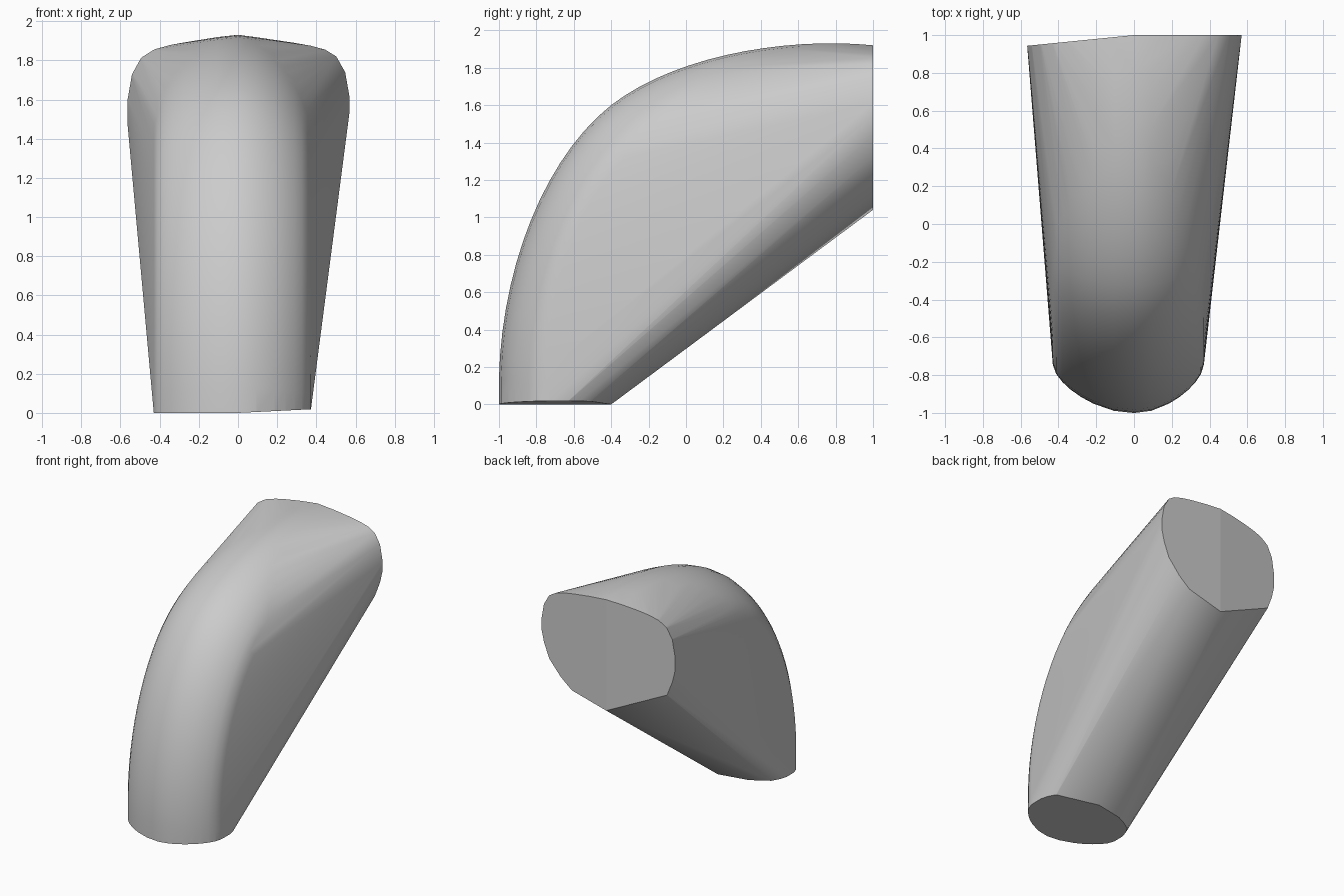
import bpy
import bmesh
from mathutils import Vector
from mathutils.geometry import interpolate_bezier

if "Cube" in bpy.data.objects:
    bpy.data.objects.remove(bpy.data.objects["Cube"])

# Outer arch in the side plane, as (y, z)
V = Vector
lower_arch = interpolate_bezier(V((-1, 0)), V((-1.02, 0.65)), V((-0.78, 1.3)), V((-0.4, 1.6)), 16)
upper_arch = interpolate_bezier(V((-0.4, 1.6)), V((-0.05, 1.87)), V((0.55, 1.965)), V((1, 1.92)), 16)
arch = lower_arch + upper_arch[1:]
BASE_HEEL, BACK_HEEL = V((-0.4, 0)), V((1, 1.04))

# Half profiles: (share of half width, depth from the rim or heel)
ARCH_RIM = [(0, 0), (0.25, 0.012), (0.5, 0.05), (0.65, 0.085), (0.78, 0.125),
            (0.88, 0.165), (0.96, 0.21), (1, 0.26)]
BACK_RIM = [(0, 0), (0.25, 0.012), (0.5, 0.03), (0.65, 0.045), (0.78, 0.065),
            (0.88, 0.1), (0.96, 0.18), (1, 0.31)]
BASE_UNDER = [(1, 0.25), (0.96, 0.19), (0.88, 0.13), (0.7, 0.08), (0.53, 0.045), (0, 0)]
BACK_UNDER = [(1, 0.50), (0.96, 0.40), (0.88, 0.28), (0.7, 0.16), (0.53, 0.08), (0, 0)]
BASE_WIDTH = {1: 0.37, -1: 0.43}
BACK_WIDTH = {1: 0.57, -1: 0.57}

bm = bmesh.new()


def add_profile(profile, origin, inward, widths, straight_side=0):
    """Place both halves of a profile; one side may run straight to the heel."""
    for side in (1, -1):
        for u, depth in profile:
            if side == straight_side and 0 < u < 0.8:
                continue
            p = origin + inward * depth
            bm.verts.new((side * u * widths[side], p.x, p.y))


# Rounded rim swept along the arch
for i, rim in enumerate(arch):
    heel = BASE_HEEL.lerp(BACK_HEEL, i / (len(arch) - 1))
    add_profile(ARCH_RIM, rim, (heel - rim).normalized(), BASE_WIDTH)

# Wider back outline, and the underside edges at the base and the back
add_profile(BACK_RIM, arch[-1], V((0, -1)), BACK_WIDTH)
add_profile(BASE_UNDER, BASE_HEEL, V((-1, 0)), BASE_WIDTH, straight_side=1)
add_profile(BACK_UNDER, BACK_HEEL, V((0, 1)), BACK_WIDTH, straight_side=-1)

# Stretch a taut skin over the outlines
bmesh.ops.remove_doubles(bm, verts=bm.verts[:], dist=0.0005)
bmesh.ops.convex_hull(bm, input=bm.verts[:])
bmesh.ops.delete(bm, geom=[v for v in bm.verts if not v.link_faces], context="VERTS")

# Slanted trims on one half of each cap
for point, normal in (((0, 1, 0), (-0.1, 1, 0)), ((0, 0, 0), (0.05, 0, -1))):
    bmesh.ops.bisect_plane(bm, geom=bm.verts[:] + bm.edges[:] + bm.faces[:], dist=1e-5,
                           plane_co=point, plane_no=V(normal).normalized(), clear_outer=True)
    bmesh.ops.holes_fill(bm, edges=[e for e in bm.edges if e.is_boundary], sides=0)
bmesh.ops.recalc_face_normals(bm, faces=bm.faces[:])

mesh = bpy.data.meshes.new("curved_body")
bm.to_mesh(mesh)
bm.free()
body = bpy.data.objects.new("curved_body", mesh)
bpy.context.collection.objects.link(body)

# Plain grey finish
grey = bpy.data.materials.new("light_grey")
grey.use_nodes = True
color = (0.6, 0.6, 0.6, 1)
grey.diffuse_color = color
grey.node_tree.nodes["Principled BSDF"].inputs["Base Color"].default_value = color
mesh.materials.append(grey)

# Smooth skin, flat caps
bpy.ops.object.select_all(action="DESELECT")
body.select_set(True)
bpy.context.view_layer.objects.active = body
bpy.ops.object.shade_smooth_by_angle(angle=0.6)
for face in mesh.polygons:
    if face.normal.y > 0.98 or face.normal.z < -0.98:
        face.use_smooth = False
